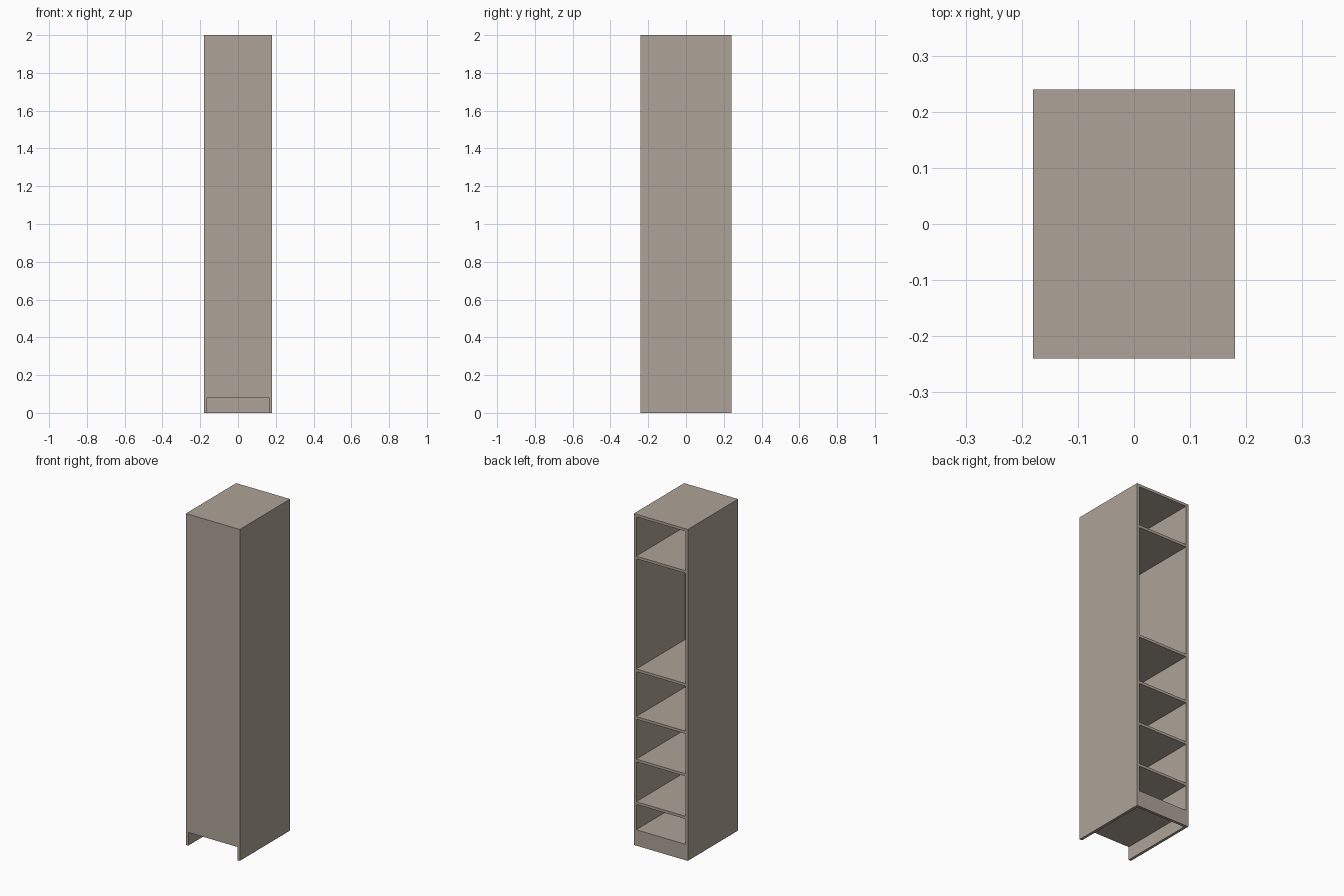
import bpy

if "Cube" in bpy.data.objects:
    bpy.data.objects.remove(bpy.data.objects["Cube"])

W, D, H, T = 0.36, 0.48, 2.0, 0.016   # width, depth, height, board thickness
BASE = 0.08                           # underside of the floor board

board = bpy.data.materials.new("warm grey board")
board.diffuse_color = (0.42, 0.37, 0.31, 1)
board.use_nodes = True
board.node_tree.nodes["Principled BSDF"].inputs["Base Color"].default_value = board.diffuse_color


def panel(name, x, y, z):
    """Box from (min, max) ranges on each axis."""
    lo, hi = zip(x, y, z)
    bpy.ops.mesh.primitive_cube_add(
        size=1, location=[(a + b) / 2 for a, b in zip(lo, hi)])
    ob = bpy.context.object
    ob.name = name
    ob.scale = [b - a for a, b in zip(lo, hi)]
    bpy.ops.object.transform_apply(location=False, rotation=False, scale=True)
    ob.data.materials.append(board)
    return ob


inner = (-W / 2 + T, W / 2 - T)
depth = (-D / 2, D / 2)

# Side walls run to the ground
panel("side_left", (-W / 2, inner[0]), depth, (0, H))
panel("side_right", (inner[1], W / 2), depth, (0, H))

# Top and floor boards
panel("top", inner, depth, (H - T, H))
panel("floor", inner, depth, (BASE, BASE + T))

# Closed panel on the -y side, plinth under the open +y side
panel("closed_panel", inner, (-D / 2, -D / 2 + T), (BASE + T, H - T))
panel("plinth", inner, (D / 2 - T, D / 2), (0, BASE))

# Shelves, given by their underside heights
for i, z in enumerate((0.249, 0.506, 0.763, 1.05, 1.731)):
    panel(f"shelf_{i + 1}", inner, (-D / 2 + T, D / 2), (z, z + T))
